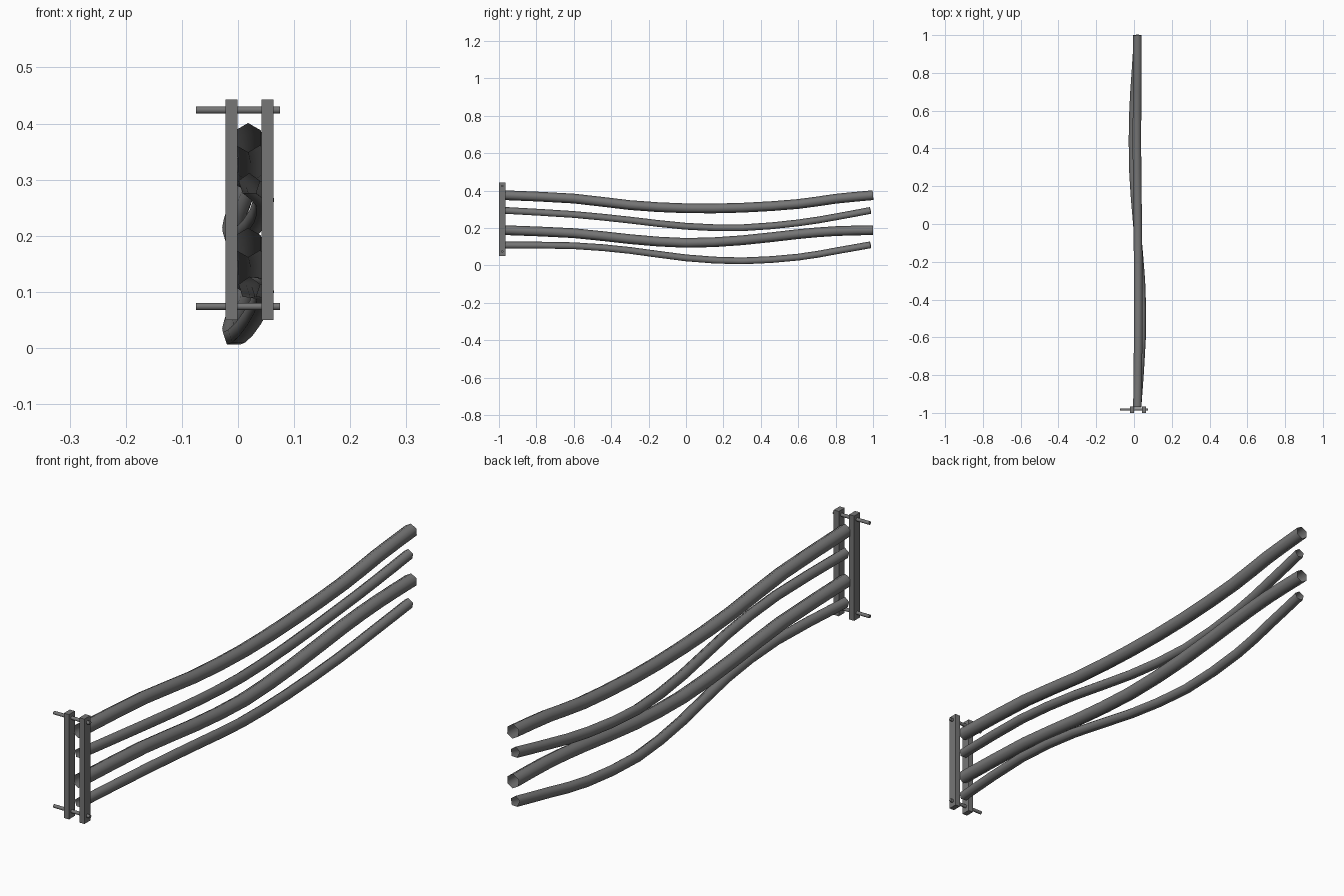
import bpy, bmesh, math
from mathutils import Vector

default = bpy.data.objects.get("Cube")
if default:
    bpy.data.objects.remove(default, do_unlink=True)


def make_material(name, grey):
    mat = bpy.data.materials.new(name)
    mat.use_nodes = True
    colour = (grey, grey, grey, 1)
    mat.diffuse_color = colour
    mat.node_tree.nodes["Principled BSDF"].inputs["Base Color"].default_value = colour
    return mat


grey = make_material("dark grey", 0.18)


def finish(bm, name):
    mesh = bpy.data.meshes.new(name)
    bm.to_mesh(mesh)
    bm.free()
    mesh.materials.append(grey)
    obj = bpy.data.objects.new(name, mesh)
    bpy.context.collection.objects.link(obj)
    return obj


def smooth(obj, degrees):
    bpy.ops.object.select_all(action='DESELECT')
    obj.select_set(True)
    bpy.context.view_layer.objects.active = obj
    bpy.ops.object.shade_smooth_by_angle(angle=math.radians(degrees))


def box(name, low, high):
    bm = bmesh.new()
    bmesh.ops.create_cube(bm, size=1)
    for v in bm.verts:
        v.co = [a + (b - a) * (c + 0.5) for a, b, c in zip(low, high, v.co)]
    return finish(bm, name)


def spline(points, steps=2):
    """Smooth path through the given points."""
    pts = [points[0] * 2 - points[1], *points, points[-1] * 2 - points[-2]]
    path = []
    for a, b, c, d in zip(pts, pts[1:], pts[2:], pts[3:]):
        for i in range(steps):
            t = i / steps
            path.append(0.5 * (2 * b + (c - a) * t + (2 * a - 5 * b + 4 * c - d) * t ** 2
                               + (3 * b - a - 3 * c + d) * t ** 3))
    return path + [points[-1]]


def cable(name, points, radius, sides):
    """Open tube swept along a sagging path."""
    path = spline(points)
    bm = bmesh.new()
    rings = []
    for i, p in enumerate(path):
        along = (path[min(i + 1, len(path) - 1)] - path[max(i - 1, 0)]).normalized()
        across = along.cross(Vector((0, 0, 1))).normalized()
        up = across.cross(along)
        angles = [math.tau * k / sides + math.pi / 2 for k in range(sides)]
        rings.append([bm.verts.new(p + radius * (across * math.cos(a) + up * math.sin(a)))
                      for a in angles])
    for r, s in zip(rings, rings[1:]):
        for k in range(sides):
            n = (k + 1) % sides
            bm.faces.new((r[k], r[n], s[n], s[k]))
    bmesh.ops.recalc_face_normals(bm, faces=bm.faces)
    smooth(finish(bm, name), 75)


# Hanging cables: two thick and nearly straight, two thin and swaying sideways
stations = (-0.97, -0.6, -0.3, 0, 0.3, 0.6, 0.8, 1)
straight = (0.018, 0.022, 0.022, 0.02, 0.016, 0.016, 0.018, 0.018)
swaying = (0.02, 0.044, 0.04, 0.014, -0.008, -0.006, 0.006, 0.018)
heights = {
    "top_thick_cable": (0.375, 0.357, 0.322, 0.305, 0.308, 0.328, 0.356, 0.375),
    "upper_thin_cable": (0.292, 0.27, 0.24, 0.207, 0.199, 0.225, 0.257, 0.292),
    "lower_thick_cable": (0.188, 0.172, 0.14, 0.12, 0.134, 0.167, 0.183, 0.188),
    "bottom_thin_cable": (0.107, 0.103, 0.078, 0.038, 0.022, 0.042, 0.075, 0.108),
}
for name, levels in heights.items():
    thin = "thin" in name
    points = [Vector(p) for p in zip(swaying if thin else straight, stations, levels)]
    if thin:
        points[-1].y = 0.987
    cable(name, points, 0.02 if thin else 0.026, 5 if thin else 6)

# Clamp bars on both sides of the cable ends
for name, x in (("right_clamp_bar", -0.022), ("left_clamp_bar", 0.042)):
    box(name, (x, -1, 0.05), (x + 0.021, -0.965, 0.443))

# Pins joining the bars and reaching out to the fixing side
for name, z in (("lower_pin", 0.074), ("upper_pin", 0.424)):
    bm = bmesh.new()
    bmesh.ops.create_cone(bm, cap_ends=True, segments=8, radius1=0.0065,
                          radius2=0.0065, depth=0.15)
    for v in bm.verts:
        v.co = Vector((v.co.z, v.co.x - 0.982, v.co.y + z))
    bmesh.ops.recalc_face_normals(bm, faces=bm.faces)
    smooth(finish(bm, name), 50)
